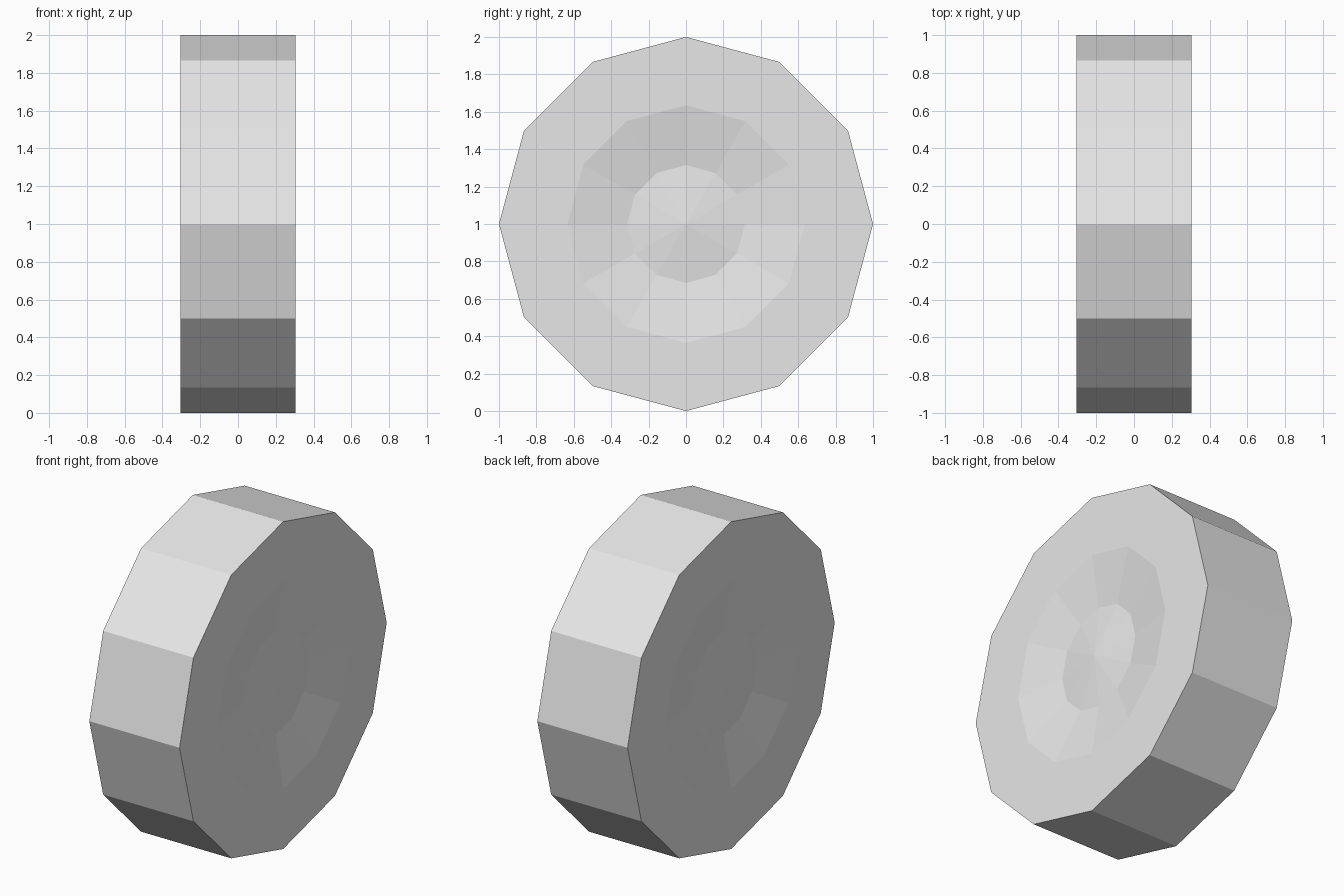
import bpy, bmesh
from math import sin, cos, tau

cube = bpy.data.objects.get("Cube")
if cube:
    bpy.data.objects.remove(cube, do_unlink=True)

SIDES = 12
HALF_WIDTH = 0.305

grey = bpy.data.materials.new("light_grey")
grey.use_nodes = True
colour = (0.8, 0.8, 0.8, 1)
grey.diffuse_color = colour
grey.node_tree.nodes["Principled BSDF"].inputs["Base Color"].default_value = colour

# Profile from rim to hub: (radius, depth below the side face)
PROFILE = [(1.0, 0.0), (0.635, 0.0), (0.315, 0.05)]
HUB_DEPTH = 0.02

bm = bmesh.new()


def ring(radius, x):
    return [bm.verts.new((x, radius * sin(tau * i / SIDES),
                          1 + radius * cos(tau * i / SIDES)))
            for i in range(SIDES)]


def bridge(a, b):
    for i in range(SIDES):
        j = (i + 1) % SIDES
        bm.faces.new((a[i], a[j], b[j], b[i]))


# Dished side faces with a low conical hub
rims = []
for side in (-1, 1):
    rings = [ring(r, side * (HALF_WIDTH - d)) for r, d in PROFILE]
    for a, b in zip(rings, rings[1:]):
        bridge(a, b)
    tip = bm.verts.new((side * (HALF_WIDTH - HUB_DEPTH), 0, 1))
    for i in range(SIDES):
        bm.faces.new((rings[-1][i], rings[-1][(i + 1) % SIDES], tip))
    rims.append(rings[0])

# Tread
bridge(*rims)
bmesh.ops.recalc_face_normals(bm, faces=bm.faces)

mesh = bpy.data.meshes.new("wheel")
bm.to_mesh(mesh)
bm.free()
mesh.materials.append(grey)
wheel = bpy.data.objects.new("wheel", mesh)
bpy.context.collection.objects.link(wheel)
